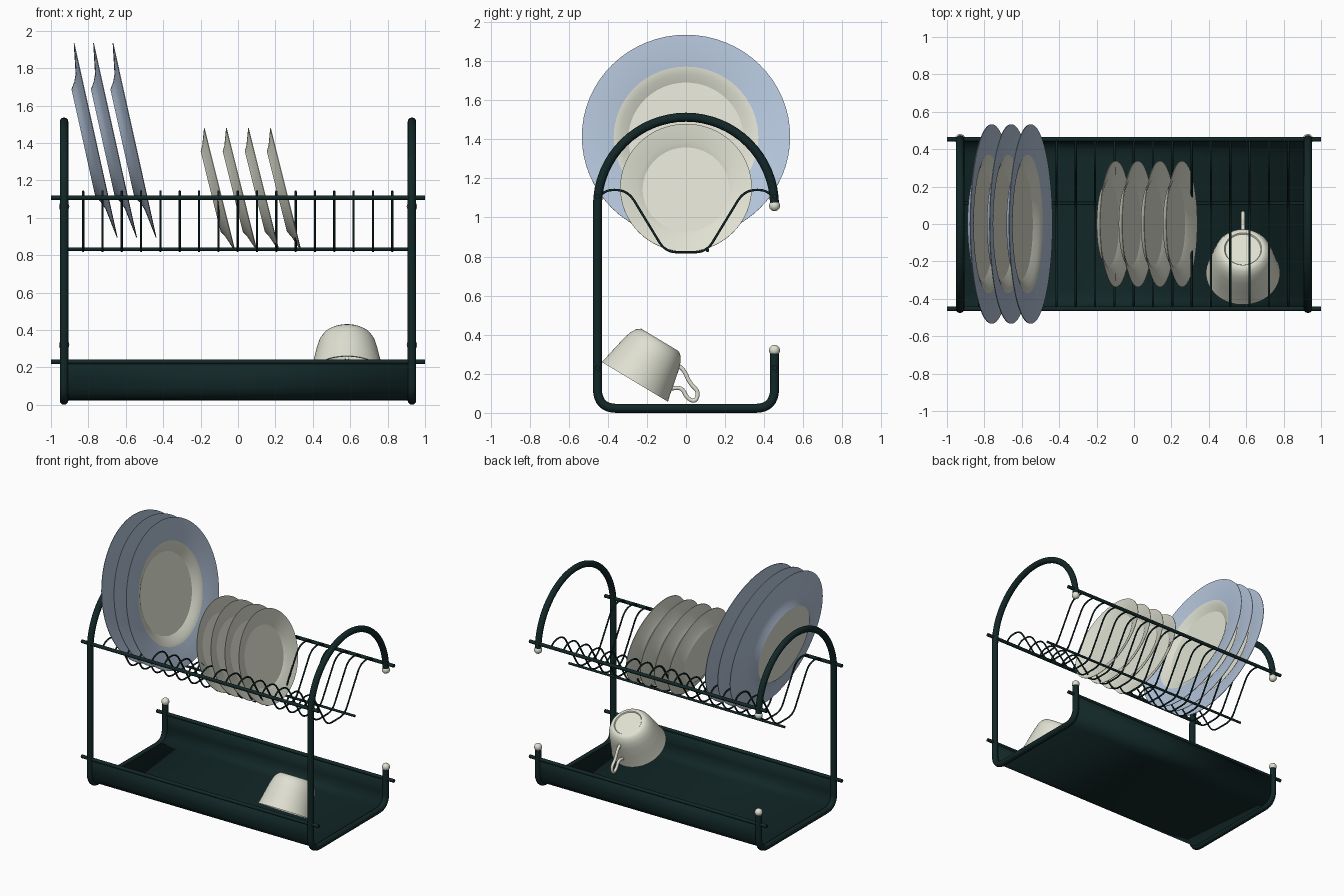
import bpy, bmesh, math
from mathutils import Matrix, Vector

cube = bpy.data.objects.get("Cube")
if cube:
    bpy.data.objects.remove(cube)


def material(name, rgb):
    m = bpy.data.materials.new(name)
    m.use_nodes = True
    m.diffuse_color = (*rgb, 1)
    m.node_tree.nodes["Principled BSDF"].inputs["Base Color"].default_value = (*rgb, 1)
    return m


green = material("dark green enamel", (.006, .02, .02))
cream = material("cream china", (.74, .75, .64))
blue = material("pale blue glaze", (.46, .56, .71))


def link(name, data, mats=()):
    ob = bpy.data.objects.new(name, data)
    bpy.context.collection.objects.link(ob)
    for m in mats:
        data.materials.append(m)
    bpy.ops.object.select_all(action='DESELECT')
    ob.select_set(True)
    bpy.context.view_layer.objects.active = ob
    return ob


def smooth(angle=25):
    bpy.ops.object.shade_smooth_by_angle(angle=math.radians(angle))


def fillet(pts, radius, steps=6):
    """Round the inner corners of a path."""
    pts = [Vector(p) for p in pts]
    out = [pts[0]]
    for a, b, c in zip(pts, pts[1:], pts[2:]):
        p = b + (a - b).normalized() * min(radius, (a - b).length * .49)
        q = b + (c - b).normalized() * min(radius, (c - b).length * .49)
        for i in range(steps + 1):
            t = i / steps
            out.append(p * (1 - t) ** 2 + b * 2 * t * (1 - t) + q * t * t)
    return out + [pts[-1]]


def tube(name, pts, radius, mat, sides=3):
    cu = bpy.data.curves.new(name, 'CURVE')
    cu.dimensions = '3D'
    cu.bevel_depth = radius
    cu.bevel_resolution = sides
    cu.use_fill_caps = True
    sp = cu.splines.new('POLY')
    sp.points.add(len(pts) - 1)
    for p, co in zip(sp.points, pts):
        p.co = (*co, 1)
    ob = link(name, cu, [mat])
    bpy.ops.object.convert(target='MESH')
    ob = bpy.context.object
    smooth(50)
    return ob


def lathe(name, profile, mats, rule=None, steps=64, angle=25):
    """Spin a closed radius/height profile round local z."""
    bm = bmesh.new()
    vs = [bm.verts.new((r, 0, h)) for r, h in profile]
    es = [bm.edges.new(pair) for pair in zip(vs, vs[1:])]
    bmesh.ops.spin(bm, geom=vs + es, axis=(0, 0, 1), cent=(0, 0, 0),
                   angle=math.tau, steps=steps)
    bmesh.ops.remove_doubles(bm, verts=bm.verts[:], dist=1e-4)
    bmesh.ops.recalc_face_normals(bm, faces=bm.faces[:])
    bm.normal_update()
    if rule:
        for f in bm.faces:
            f.material_index = rule(f.calc_center_median().xy.length, f.normal.z)
    me = bpy.data.meshes.new(name)
    bm.to_mesh(me)
    bm.free()
    ob = link(name, me, mats)
    smooth(angle)
    return ob


def repeat(ob, count, step):
    for i in range(1, count):
        other = ob.copy()
        other.location.x += step * i
        bpy.context.collection.objects.link(other)


# End frames: a bent tube with an arched top, with two knobs each
FY, FZ, ARCH = .453, .023, 1.06
lower = fillet([(0, FY, .31), (0, FY, FZ), (0, -FY, FZ), (0, -FY, ARCH)], .1, 8)
arch = [(0, -FY * math.cos(a), ARCH + FY * math.sin(a))
        for a in (math.pi * i / 32 for i in range(1, 33))]
for side, x in (("right", -.93), ("left", .93)):
    tube(side + "_end_frame", [Vector(p) + Vector((x, 0, 0)) for p in lower + arch],
         .023, green, 4)
    for level, z in (("lower", .32), ("upper", ARCH)):
        bpy.ops.mesh.primitive_uv_sphere_add(segments=20, ring_count=12, radius=.028,
                                             location=(x, FY, z))
        knob = bpy.context.object
        knob.name = f"{side}_{level}_knob"
        knob.data.materials.append(cream)
        bpy.ops.object.shade_smooth()

# Long rails
for side, y in (("front", -FY), ("back", FY)):
    for level, z in (("tray", .23), ("basket", 1.107)):
        tube(f"{side}_{level}_rail", [(-1, y, z), (1, y, z)], .013, green)
tube("basket_floor_rail", [(-.91, .11, .832), (.91, .11, .832)], .009, green)

# Basket wires
half = [(0, -.453, 1.1), (0, -.40, 1.145), (0, -.295, 1.135), (0, -.105, .822)]
wire = tube("basket_wire", fillet(half + [(x, -y, z) for x, y, z in half[::-1]], .06),
            .006, green, 2)
wire.location.x = -.828
repeat(wire, 17, .1033)

# Drip tray: a bent sheet
bm = bmesh.new()
sheet = fillet([(-.92, -FY, .23), (-.92, -FY, .03), (-.92, FY, .03), (-.92, FY, .23)], .1, 8)
vs = [bm.verts.new(p) for p in sheet]
es = [bm.edges.new(pair) for pair in zip(vs, vs[1:])]
new = bmesh.ops.extrude_edge_only(bm, edges=es)["geom"]
bmesh.ops.translate(bm, vec=(1.84, 0, 0),
                    verts=[v for v in new if isinstance(v, bmesh.types.BMVert)])
bmesh.ops.recalc_face_normals(bm, faces=bm.faces[:])
me = bpy.data.meshes.new("drip_tray")
bm.to_mesh(me)
bm.free()
tray = link("drip_tray", me, [green])
smooth(35)
solid = tray.modifiers.new("thickness", 'SOLIDIFY')
solid.thickness = .012
solid.offset = 0

# Dinner plates: blue rim, cream well and base
plate = lathe("dinner_plate",
              [(0, -.068), (.295, -.068), (.33, -.045), (.37, -.029), (.533, -.003), (.533, .001),
               (.37, -.017), (.335, -.03), (.295, -.054), (0, -.054)],
              [blue, cream],
              lambda r, nz: int(r < .29 or (nz > 0 and r < .37)))
plate.matrix_world = Matrix.Translation((-.76, 0, 1.414)) @ Matrix.Rotation(math.radians(77.5), 4, 'Y')
repeat(plate, 3, .104)

# Side plates
plate = lathe("side_plate",
              [(0, -.05), (.222, -.05), (.25, -.034), (.337, -.003), (.337, .001),
               (.25, -.024), (.222, -.038), (0, -.038)], [cream])
plate.matrix_world = Matrix.Translation((-.0975, 0, 1.152)) @ Matrix.Rotation(math.radians(76), 4, 'Y')
repeat(plate, 4, .118)

# Upturned cup leaning on the tray's front edge
cup = lathe("cup",
            [(0, .243), (.095, .243), (.1, .25), (.112, .25), (.132, .235), (.15, .205), (.163, .16),
             (.178, .09), (.19, .03), (.198, 0), (.191, 0), (.168, .09), (.152, .16),
             (.138, .2), (.11, .232), (0, .235)], [cream], angle=40)
cup.matrix_world = Matrix.Translation((.583, -.262, .159)) @ Matrix.Rotation(math.radians(-31), 4, 'X')
tube("cup_handle",
     fillet([(.583, -.05, .25), (.583, -.01, .22), (.583, .02, .15), (.583, .065, .11),
             (.583, .05, .055), (.583, .005, .075), (.583, -.02, .13), (.583, -.075, .125)], .04),
     .011, cream)
